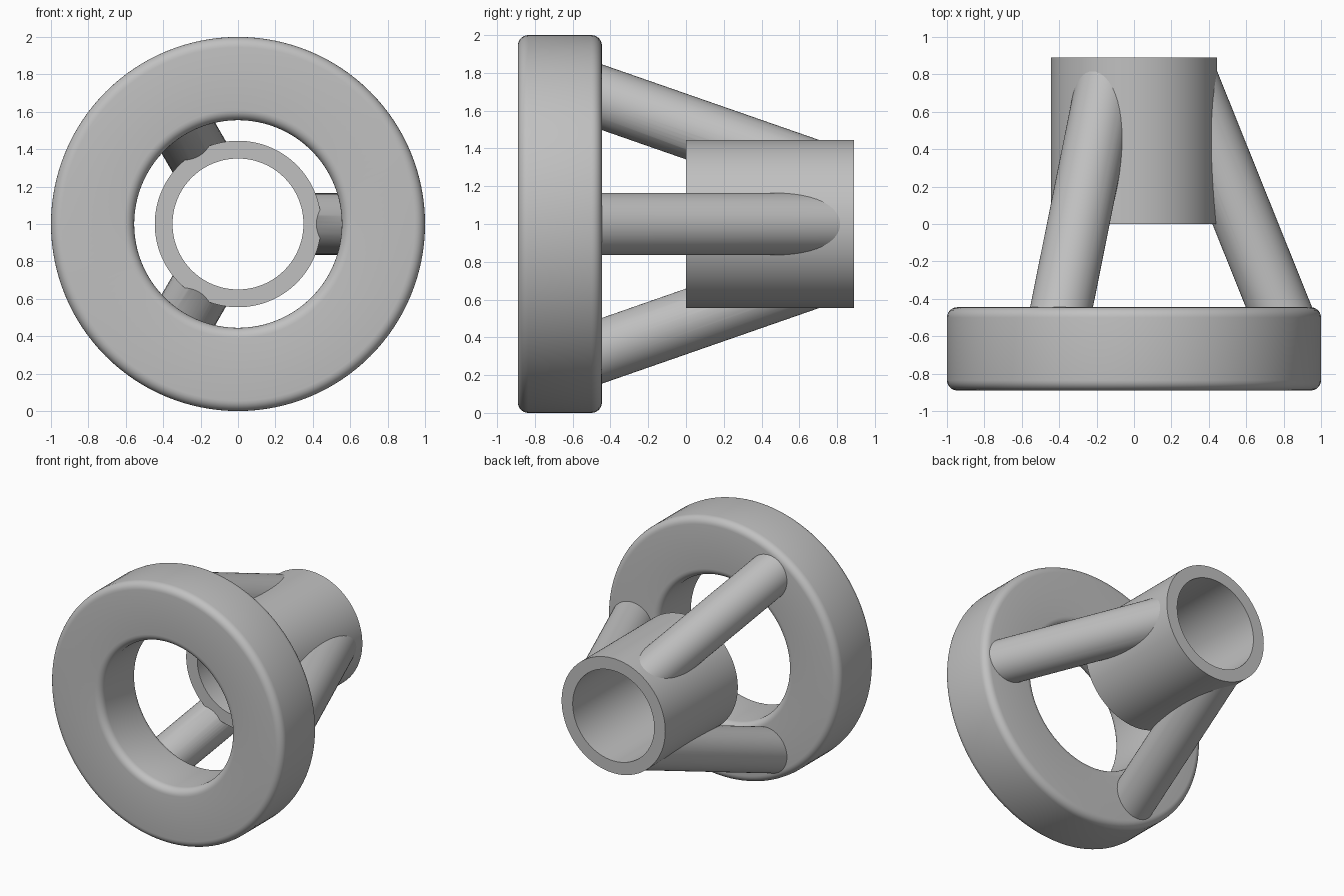
import bpy
import bmesh
import math
from math import cos, sin, pi
from mathutils import Matrix

if "Cube" in bpy.data.objects:
    bpy.data.objects.remove(bpy.data.objects["Cube"], do_unlink=True)

CENTRE = Matrix.Translation((0, 0, 1))

grey = bpy.data.materials.new("plain grey")
grey.use_nodes = True
grey.diffuse_color = (0.53, 0.53, 0.53, 1)
grey.node_tree.nodes["Principled BSDF"].inputs["Base Color"].default_value = grey.diffuse_color


def finish(name, bm):
    """Turn a bmesh into a grey object centred on the main axis."""
    bmesh.ops.recalc_face_normals(bm, faces=bm.faces)
    bm.transform(CENTRE)
    mesh = bpy.data.meshes.new(name)
    bm.to_mesh(mesh)
    bm.free()
    mesh.materials.append(grey)
    obj = bpy.data.objects.new(name, mesh)
    bpy.context.collection.objects.link(obj)
    return obj


def smooth(obj):
    bpy.ops.object.select_all(action="DESELECT")
    obj.select_set(True)
    bpy.context.view_layer.objects.active = obj
    bpy.ops.object.shade_smooth_by_angle(angle=math.radians(30))


def lathe(name, profile, segments=128):
    """Revolve a closed (radius, y) profile around the y axis."""
    bm = bmesh.new()
    rings = []
    for i in range(segments):
        a = 2 * pi * i / segments
        rings.append([bm.verts.new((r * cos(a), y, r * sin(a))) for r, y in profile])
    n = len(profile)
    for i, ring in enumerate(rings):
        after = rings[(i + 1) % segments]
        for j in range(n):
            k = (j + 1) % n
            bm.faces.new((ring[j], ring[k], after[k], after[j]))
    return finish(name, bm)


def rectangle(r0, r1, y0, y1, fillet=0, steps=6):
    """Rectangular profile, optionally with rounded corners."""
    if not fillet:
        return [(r1, y1), (r0, y1), (r0, y0), (r1, y0)]
    corners = [(r1 - fillet, y1 - fillet), (r0 + fillet, y1 - fillet),
               (r0 + fillet, y0 + fillet), (r1 - fillet, y0 + fillet)]
    points = []
    for q, (r, y) in enumerate(corners):
        for s in range(steps + 1):
            a = (q + s / steps) * pi / 2
            points.append((r + fillet * cos(a), y + fillet * sin(a)))
    return points


# Large rounded ring at the front, plain tube behind it
smooth(lathe("front_ring", rectangle(0.555, 1.0, -0.89, -0.445, 0.055)))
smooth(lathe("rear_tube", rectangle(0.35, 0.445, 0, 0.89)))

# Helper that keeps the tube's bore clear of the struts
bm = bmesh.new()
bmesh.ops.create_cone(bm, cap_ends=True, segments=128, radius1=0.355, radius2=0.355,
                      depth=1.4, matrix=Matrix.Rotation(pi / 2, 4, "X"))
bore = finish("bore_cutter", bm)
bore.location.y = 0.6
bore.hide_render = True


def strut(name, angle, segments=48):
    """Round strut leaning inwards from the ring to the tube wall."""
    bm = bmesh.new()
    ends = []
    for y in (-0.5, 0.87):
        mid = 0.775 - 0.402 * (y + 0.445)
        ends.append([bm.verts.new((mid + 0.177 * cos(2 * pi * i / segments), y,
                                   0.165 * sin(2 * pi * i / segments)))
                     for i in range(segments)])
    for i in range(segments):
        j = (i + 1) % segments
        bm.faces.new((ends[0][i], ends[0][j], ends[1][j], ends[1][i]))
    for end in ends:
        bm.faces.new(end)
    bm.transform(Matrix.Rotation(angle, 4, "Y"))
    obj = finish(name, bm)
    cut = obj.modifiers.new("clear bore", "BOOLEAN")
    cut.operation = "DIFFERENCE"
    cut.solver = "EXACT"
    cut.object = bore
    bpy.context.view_layer.objects.active = obj
    bpy.ops.object.modifier_apply(modifier=cut.name)
    smooth(obj)


bpy.context.view_layer.update()
for label, turn in (("left", 0), ("lower", 1), ("upper", 2)):
    strut(label + "_strut", turn * 2 * pi / 3)

bpy.data.objects.remove(bore, do_unlink=True)
